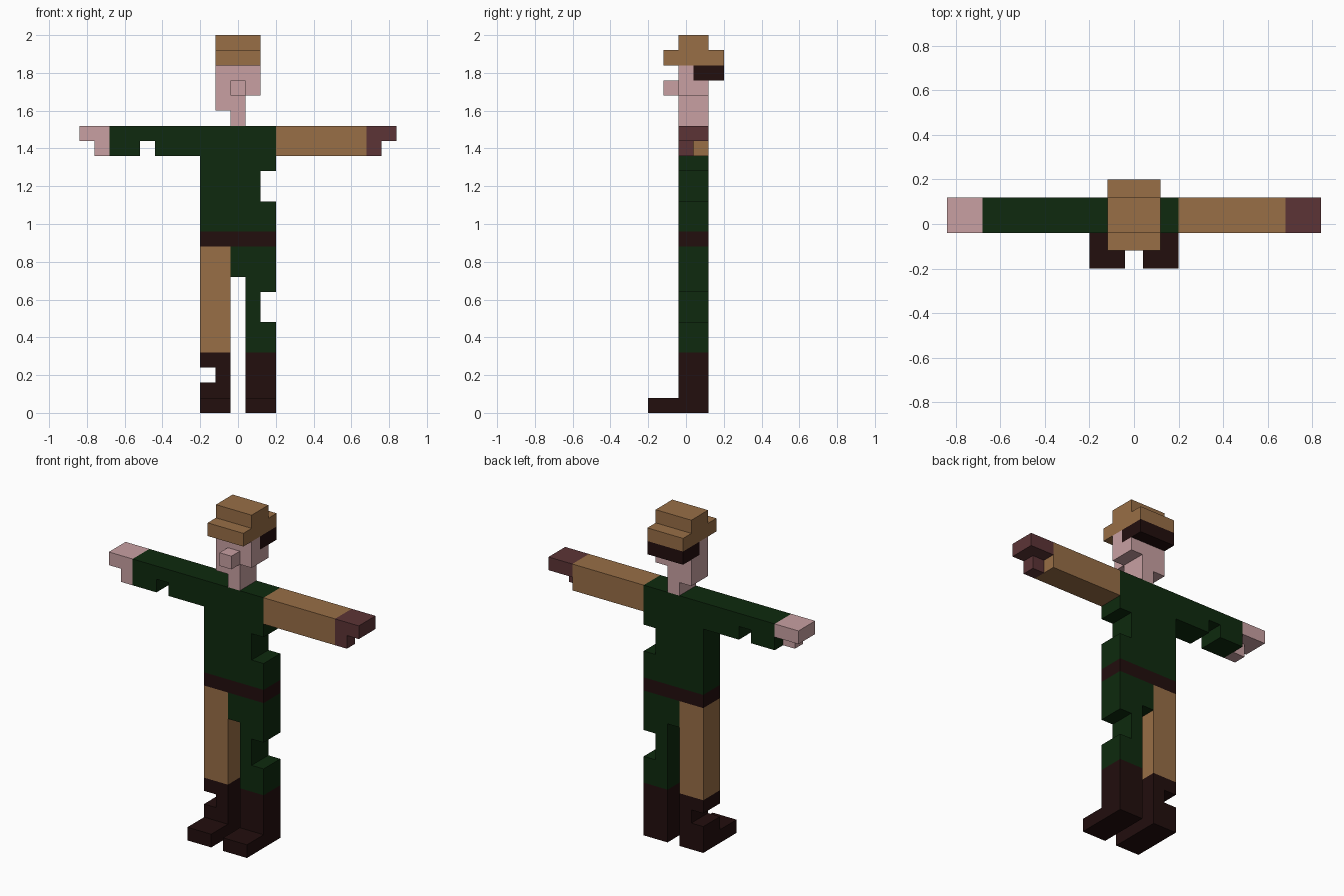
import bpy
import bmesh

if "Cube" in bpy.data.objects:
    bpy.data.objects.remove(bpy.data.objects["Cube"])

U = 0.08  # size of one block


def material(name, r, g, b):
    def lin(c):
        c /= 255
        return c / 12.92 if c <= 0.04045 else ((c + 0.055) / 1.055) ** 2.4
    m = bpy.data.materials.new(name)
    m.diffuse_color = (lin(r), lin(g), lin(b), 1)
    m.use_nodes = True
    m.node_tree.nodes["Principled BSDF"].inputs["Base Color"].default_value = m.diffuse_color
    return m


TAN = material("tan", 152, 110, 70)
SKIN = material("skin", 200, 160, 162)
GREEN = material("dark green", 14, 42, 14)
DARK = material("dark leather", 34, 14, 13)
MAROON = material("maroon", 92, 52, 54)


def slab(name, outline, mat, y0=2, y1=4):
    """Extrude a front outline (in blocks) from depth y0 to y1."""
    bm = bmesh.new()
    verts = [bm.verts.new(((x - 10.5) * U, (y0 - 2.5) * U, z * U)) for x, z in outline]
    face = bm.faces.new(verts)
    ext = bmesh.ops.extrude_face_region(bm, geom=[face])
    moved = [v for v in ext["geom"] if isinstance(v, bmesh.types.BMVert)]
    bmesh.ops.translate(bm, verts=moved, vec=(0, (y1 - y0) * U, 0))
    bmesh.ops.recalc_face_normals(bm, faces=bm.faces)
    mesh = bpy.data.meshes.new(name)
    bm.to_mesh(mesh)
    bm.free()
    mesh.materials.append(mat)
    ob = bpy.data.objects.new(name, mesh)
    bpy.context.collection.objects.link(ob)
    return ob


def box(name, x0, x1, z0, z1, mat, y0=2, y1=4):
    return slab(name, [(x0, z0), (x1, z0), (x1, z1), (x0, z1)], mat, y0, y1)


# Boots with toes
slab("right_boot", [(8, 0), (10, 0), (10, 4), (8, 4), (8, 3), (9, 3), (9, 2), (8, 2)], DARK)
box("left_boot", 11, 13, 0, 4, DARK)
for side, x in (("right", 8), ("left", 11)):
    box(side + "_toe", x, x + 2, 0, 1, DARK, 0, 2)

# Trousers and belt
box("right_leg", 8, 10, 4, 11, TAN)
slab("hips_and_left_leg", [(10, 11), (10, 9), (11, 9), (11, 4), (13, 4), (13, 6),
                           (12, 6), (12, 8), (13, 8), (13, 11)], GREEN)
box("belt", 8, 13, 11, 12, DARK)

# Shirt with the right sleeve, and the left sleeve
slab("shirt", [(2, 19), (2, 17), (4, 17), (4, 18), (5, 18), (5, 17), (8, 17), (8, 12),
               (13, 12), (13, 14), (12, 14), (12, 16), (13, 16), (13, 19)], GREEN)
box("left_sleeve", 13, 19, 17, 19, TAN)

# Hands with thumbs
box("right_hand", 0, 2, 18, 19, SKIN)
box("right_thumb", 1, 2, 17, 18, SKIN, 2, 3)
box("left_glove", 19, 21, 18, 19, MAROON)
box("left_glove_thumb", 19, 20, 17, 18, MAROON, 2, 3)

# Head and neck: front layer reaches the hat, back layer stops under the hair
for name, top, y in (("face", 23, 2), ("head_back", 22, 3)):
    slab(name, [(9, top), (9, 20), (10, 20), (10, 19), (11, 19), (11, 21),
                (12, 21), (12, top)], SKIN, y, y + 1)
box("nose", 10, 11, 21, 22, SKIN, 1, 2)
box("hair", 9, 12, 22, 23, DARK, 3, 5)

# Hat
box("hat_brim", 9, 12, 23, 24, TAN, 1, 5)
box("hat_crown", 9, 12, 24, 25, TAN, 2, 4)
